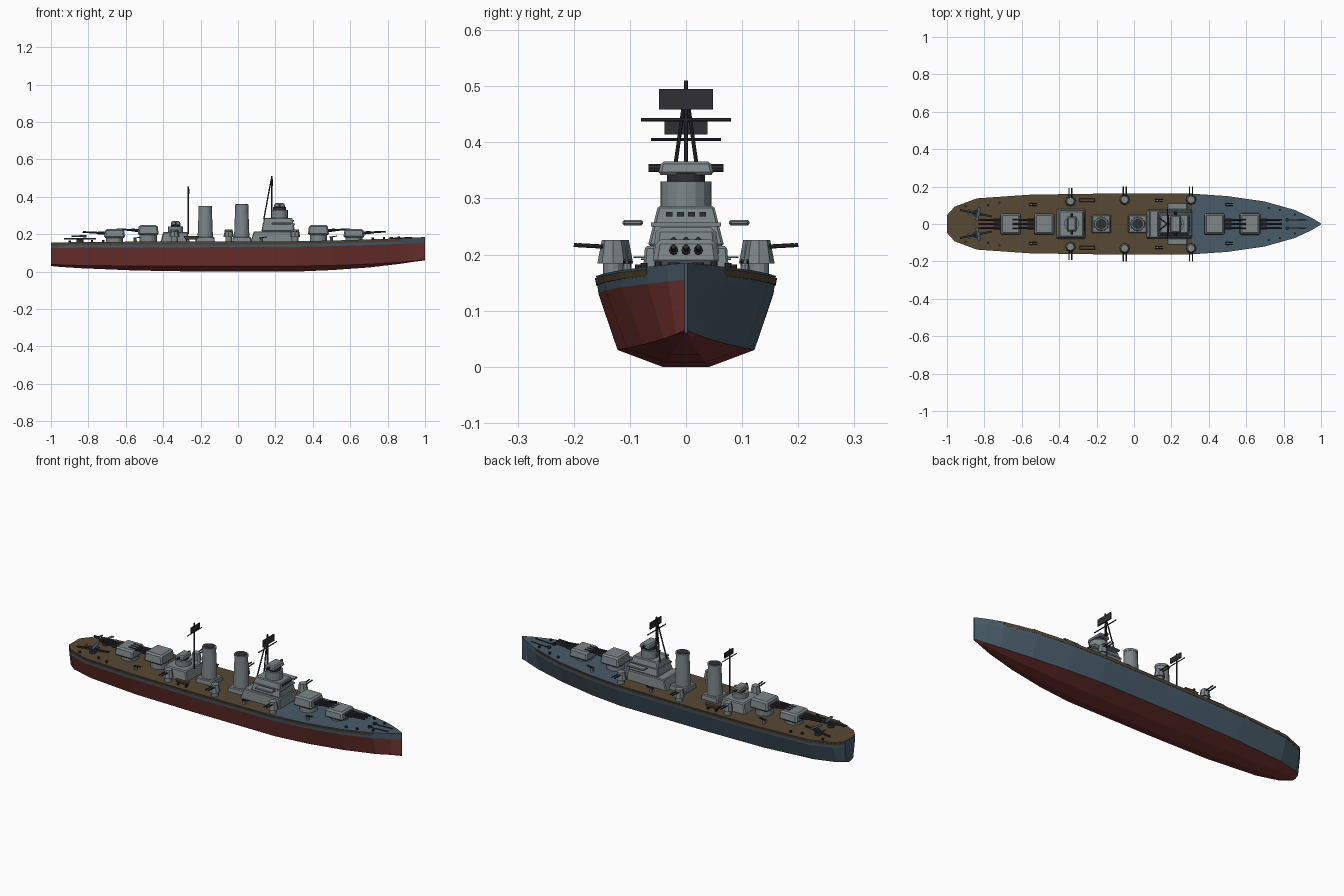
import bpy, bmesh, math
from mathutils import Vector, Matrix

if "Cube" in bpy.data.objects:
    bpy.data.objects.remove(bpy.data.objects["Cube"])


def mat(name, c):
    m = bpy.data.materials.new(name)
    m.diffuse_color = (*c, 1)
    m.use_nodes = True
    m.node_tree.nodes["Principled BSDF"].inputs["Base Color"].default_value = m.diffuse_color
    return m


RED = mat("hull_red", (0.19, 0.038, 0.033))
BLUE = mat("hull_blue_grey", (0.065, 0.105, 0.14))
BROWN = mat("deck_brown", (0.095, 0.066, 0.034))
GREY = mat("light_grey", (0.20, 0.24, 0.25))
DARK = mat("dark_grey", (0.03, 0.03, 0.034))


def finish(name, bm, mats):
    bmesh.ops.recalc_face_normals(bm, faces=bm.faces[:])
    me = bpy.data.meshes.new(name)
    bm.to_mesh(me)
    bm.free()
    for m in mats:
        me.materials.append(m)
    ob = bpy.data.objects.new(name, me)
    bpy.context.collection.objects.link(ob)
    return ob


def block(name, lo, hi, z0, z1, m=GREY, bevel=0.0):
    """Tapered block: lo and hi are (x0, x1, half_width) at z0 and z1."""
    bm = bmesh.new()
    rings = []
    for (a, b, h), z in ((lo, z0), (hi, z1)):
        rings.append([bm.verts.new(p) for p in ((a, -h, z), (b, -h, z), (b, h, z), (a, h, z))])
    bm.faces.new(rings[0])
    bm.faces.new(rings[1])
    for i in range(4):
        j = (i + 1) % 4
        bm.faces.new((rings[0][i], rings[0][j], rings[1][j], rings[1][i]))
    if bevel:
        bmesh.ops.bevel(bm, geom=bm.edges[:], offset=bevel, segments=1, affect='EDGES')
    return finish(name, bm, [m])


def box(name, c, s, m=GREY, rot=0.0):
    bm = bmesh.new()
    bmesh.ops.create_cube(bm, size=1, matrix=Matrix.Translation(c)
                          @ Matrix.Rotation(rot, 4, 'Z') @ Matrix.Diagonal((*s, 1)))
    return finish(name, bm, [m])


def rod(name, p, q, r, m=DARK, r2=None, n=8, sy=1.0):
    """Cylinder or cone from p to q; sy flattens it across the ship."""
    p, q = Vector(p), Vector(q)
    d = q - p
    bm = bmesh.new()
    M = (Matrix.Translation((p + q) / 2) @ Matrix.Diagonal((1, sy, 1, 1))
         @ d.to_track_quat('Z', 'Y').to_matrix().to_4x4())
    bmesh.ops.create_cone(bm, cap_ends=True, segments=n, radius1=r,
                          radius2=r if r2 is None else r2, depth=d.length, matrix=M)
    return finish(name, bm, [m])


# Hull stations: x, deck / chine / bottom half widths, deck / chine / keel heights
ST = [(-1, .045, .03, .01, .155, .04, .03), (-.96, .09, .06, .02, .156, .037, .026),
      (-.84, .135, .09, .03, .158, .033, .018), (-.55, .155, .115, .04, .16, .03, .006),
      (-.2, .16, .122, .042, .16, .03, 0), (.31, .16, .122, .042, .162, .03, 0),
      (.5, .147, .105, .035, .166, .033, .008), (.7, .118, .075, .025, .172, .04, .022),
      (.87, .07, .04, .012, .178, .05, .042), (.95, .033, .018, .005, .182, .058, .054),
      (1, .003, .003, .002, .185, .065, .06)]


def deck_at(x):
    for a, b in zip(ST, ST[1:]):
        if a[0] <= x <= b[0]:
            t = (x - a[0]) / (b[0] - a[0])
            return a[4] + t * (b[4] - a[4])


# Hull: red on the front side below the top strake, blue on the back side, two-part deck
bm = bmesh.new()
rings = []
for x, d, c, b, zd, zc, zk in ST:
    half = [(b, zk), (c, zc), (d * .975, zd - .03), (d, zd)]
    pts = half + [(-y, z) for y, z in reversed(half)]
    rings.append([bm.verts.new((x, y, z)) for y, z in pts])
colour = {7: 0, 0: 0, 6: 0, 5: 0, 1: 1, 2: 1, 4: 1}
for k, (r, s) in enumerate(zip(rings, rings[1:])):
    for i in range(8):
        j = (i + 1) % 8
        f = bm.faces.new((r[i], r[j], s[j], s[i]))
        f.material_index = colour[i] if i != 3 else (1 if ST[k][0] > .3 else 2)
for r in (rings[0], rings[-1]):
    bm.faces.new(r).material_index = 1
finish("hull", bm, [RED, BLUE, BROWN])

# Brown rubbing belt along both sides
for side in (-1, 1):
    bm = bmesh.new()
    prev = None
    for x, d, c, b, zd, zc, zk in ST[:9]:
        ring = [bm.verts.new((x, side * y, z)) for y, z in
                ((d - .004, zd - .004), (d + .002, zd - .004), (d - .0005, zd - .016), (d - .008, zd - .016))]
        if prev:
            for i in range(4):
                j = (i + 1) % 4
                bm.faces.new((prev[i], prev[j], ring[j], ring[i]))
        else:
            bm.faces.new(ring)
        prev = ring
    bm.faces.new(prev)
    finish("side_belt", bm, [BROWN])

# Main turrets with triple guns
for x, s, z0, z1 in ((.62, 1, .182, .227), (.43, 1, .195, .248), (-.66, -1, .18, .227), (-.48, -1, .195, .248)):
    rod("barbette", (x, 0, .15), (x, 0, z0 + .005), .046, n=16, m=GREY)
    block("main_turret", (x - .057, x + .057, .06), (x - .05, x + .05, .053), z0, z1, bevel=.008)
    zb = z0 + .025
    for y in (-.022, 0, .022):
        rod("main_gun", (x + s * .05, y, zb), (x + s * .17, y, zb + .007), .006, r2=.0045)
        rod("gun_sleeve", (x + s * .05, y, zb), (x + s * .09, y, zb + .002), .008)

# Forward bridge
block("bridge_base", (.065, .31, .078), (.085, .305, .073), .155, .215, bevel=.004)
block("bridge_tower", (.125, .305, .068), (.14, .29, .05), .215, .287, bevel=.004)
block("bridge_ledge", (.13, .305, .062), (.13, .305, .062), .25, .257)
rod("bridge_drum", (.222, 0, .285), (.222, 0, .33), .045, n=16, m=GREY)
rod("director_neck", (.222, 0, .33), (.222, 0, .345), .034, n=16, m=DARK)
block("director", (.19, .254, .05), (.197, .247, .044), .342, .366, bevel=.005)
rod("rangefinder", (.222, -.067, .354), (.222, .067, .354), .007)
for y in (-.095, .095):
    block("bridge_wing", (.18, .285, .018), (.18, .285, .018), .252, .262, bevel=.003).location.y = y
for y in (-.03, -.01, .01, .03):
    box("bridge_window", (.296, y, .272), (.006, .012, .008), DARK)

# Aft superstructure with director
block("aft_house", (-.415, -.258, .08), (-.4, -.27, .07), .155, .212, bevel=.005)
rod("aft_drum", (-.333, 0, .21), (-.333, 0, .24), .04, n=16, m=GREY)
rod("aft_director_neck", (-.333, 0, .24), (-.333, 0, .25), .026, n=16)
block("aft_director", (-.36, -.306, .042), (-.355, -.311, .036), .247, .27, bevel=.005)
rod("aft_rangefinder", (-.333, -.055, .258), (-.333, .055, .258), .006)

# Funnels
for x, top in ((.02, .36), (-.175, .35)):
    block("funnel_base", (x - .052, x + .052, .05), (x - .048, x + .048, .046), .155, .185, bevel=.004)
    rod("funnel", (x, 0, .16), (x, 0, top - .012), .042, GREY, .035, n=20, sy=.9)
    rod("funnel_rim", (x, 0, top - .012), (x, 0, top), .037, GREY, n=20, sy=.9)
    rod("funnel_mouth", (x, 0, top - .002), (x, 0, top + .002), .03, DARK, n=20, sy=.9)

# Masts, yards and radar plates
rod("fore_mast", (.18, 0, .285), (.18, 0, .51), .004)
for y in (-.03, .03):
    rod("mast_leg", (.138, y, .28), (.178, 0, .495), .0035)
rod("fore_yard", (.18, -.08, .44), (.18, .08, .44), .003)
box("fore_radar", (.185, 0, .477), (.006, .097, .036), DARK)
rod("aft_mast", (-.266, 0, .2), (-.266, 0, .455), .0035)
rod("aft_yard", (-.266, -.062, .405), (-.266, .062, .405), .0025)
box("aft_radar", (-.261, 0, .428), (.006, .077, .028), DARK)

for s in (-1, 1):
    # Secondary twin turrets
    for x, y in ((.305, .13), (-.05, .13), (-.34, .122)):
        y *= s
        rod("secondary_base", (x, y, .155), (x, y, .186), .018, GREY, n=12)
        rod("secondary_turret", (x, y, .184), (x, y, .226), .028, GREY, .02, n=8)
        for dx in (-.008, .008):
            rod("secondary_gun", (x + dx, y, .213), (x + dx, y + s * .07, .217), .0035)

    # Light guns
    for x, y in ((-.55, .105), (.125, .125), (.5, .105)):
        z = deck_at(x)
        rod("light_gun_mount", (x, s * y, z - .004), (x, s * y, z + .018), .01, GREY, .007)
        for dy in (-.005, .005):
            rod("light_gun", (x - .012, s * y + dy, z + .018), (x + .03, s * y + dy, z + .024), .0025)

    # Ship's boats
    block("boat", (-.28, -.22, .006), (-.292, -.208, .01), .172, .19, BROWN, .002).location.y = s * .127
    for x in (-.275, -.225):
        box("boat_cradle", (x, s * .127, .167), (.006, .018, .018), DARK)

    # Stern catapults carrying small floatplanes
    a, b = Vector((-.93, s * .075, .176)), Vector((-.76, s * .04, .176))
    c = (a + b) / 2
    ang = math.atan2(b.y - a.y, b.x - a.x)
    rod("catapult_base", (c.x, c.y, .154), (c.x, c.y, .172), .018, DARK, n=12)
    box("catapult", c, ((b - a).length, .01, .008), DARK, ang)
    u = (b - a).normalized()
    v = Vector((-u.y, u.x, 0))
    up = Vector((0, 0, .013))
    rod("plane_body", c - u * .045 + up, c + u * .035 + up, .003, BLUE, .006)
    box("plane_wing", c + u * .012 + up * 1.5, (.016, .075, .003), BLUE, ang)
    box("plane_tail", c - u * .04 + up * 1.2, (.008, .028, .003), BLUE, ang)

    # Bollards and bow capstans
    for x, y in ((-.9, .095), (-.78, .1), (-.72, .115), (.72, .085), (.78, .075), (.86, .05)):
        z = deck_at(x)
        rod("bollard", (x, s * y, z - .003), (x, s * y, z + .01), .006, DARK)
    rod("capstan", (.82, s * .022, .172), (.82, s * .022, .186), .01, DARK, n=12)
    rod("anchor_chain", (.82, s * .022, .178), (.93, s * .02, .183), .0025, DARK)
